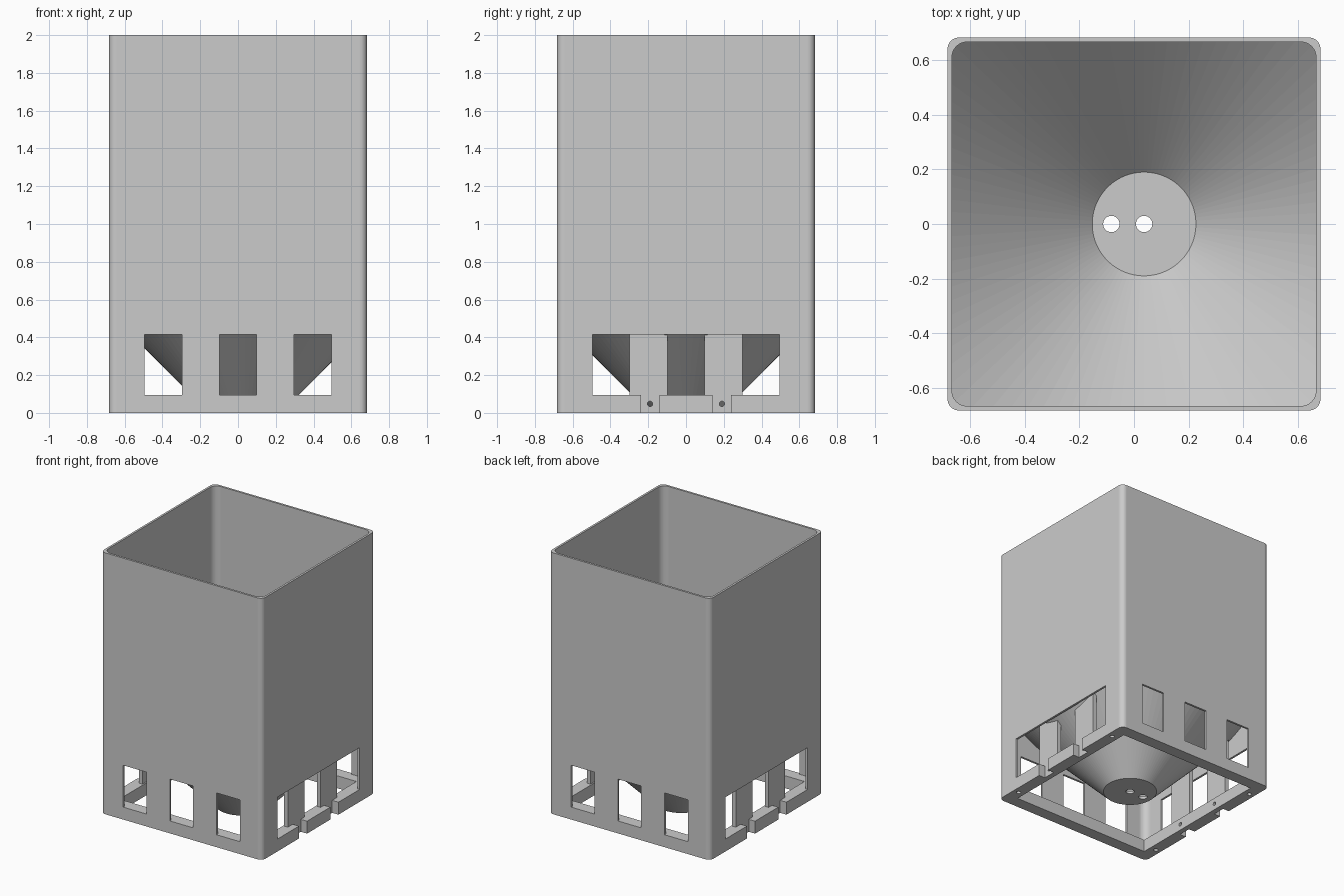
import bpy, bmesh, math
from mathutils import Matrix, Vector

cube = bpy.data.objects.get("Cube")
if cube:
    bpy.data.objects.remove(cube, do_unlink=True)

GREY = (0.6, 0.6, 0.6, 1)
grey = bpy.data.materials.new("light grey plastic")
grey.use_nodes = True
grey.diffuse_color = GREY
grey.node_tree.nodes["Principled BSDF"].inputs["Base Color"].default_value = GREY

HALF, WALL, SILL, HEAD = 0.683, 0.016, 0.095, 0.415
FUNNEL_X, FUNNEL_R = 0.037, 0.19


def add(name, bm):
    bmesh.ops.recalc_face_normals(bm, faces=bm.faces)
    mesh = bpy.data.meshes.new(name)
    bm.to_mesh(mesh)
    bm.free()
    mesh.materials.append(grey)
    obj = bpy.data.objects.new(name, mesh)
    bpy.context.collection.objects.link(obj)
    return obj


def box(name, x0, x1, y0, y1, z0, z1):
    bm = bmesh.new()
    size = Vector((x1 - x0, y1 - y0, z1 - z0))
    mid = Vector((x0 + x1, y0 + y1, z0 + z1)) / 2
    bmesh.ops.create_cube(bm, size=1, matrix=Matrix.Translation(mid) @ Matrix.Diagonal(size).to_4x4())
    return add(name, bm)


def rounded_prism(name, half, radius, z0, z1, steps=10):
    bm = bmesh.new()
    ring = []
    for quarter, (sx, sy) in enumerate([(1, 1), (-1, 1), (-1, -1), (1, -1)]):
        for i in range(steps + 1):
            a = (quarter + i / steps) * math.pi / 2
            ring.append(bm.verts.new((sx * (half - radius) + radius * math.cos(a),
                                      sy * (half - radius) + radius * math.sin(a), z0)))
    face = bm.faces.new(ring)
    top = bmesh.ops.extrude_face_region(bm, geom=[face])["geom"]
    bmesh.ops.translate(bm, vec=(0, 0, z1 - z0),
                        verts=[v for v in top if isinstance(v, bmesh.types.BMVert)])
    return add(name, bm)


def rod(name, centre, radius, length, axis="Z"):
    bm = bmesh.new()
    turn = Matrix.Rotation(math.pi / 2, 4, "Y") if axis == "X" else Matrix()
    bmesh.ops.create_cone(bm, cap_ends=True, segments=32, radius1=radius, radius2=radius,
                          depth=length, matrix=Matrix.Translation(centre) @ turn)
    return add(name, bm)


def lathe(name, profile, segments=100):
    bm = bmesh.new()
    verts = [bm.verts.new((r, 0, z)) for r, z in profile]
    edges = [bm.edges.new(pair) for pair in zip(verts, verts[1:])]
    bmesh.ops.spin(bm, geom=verts + edges, cent=(0, 0, 0), axis=(0, 0, 1),
                   angle=math.tau, steps=segments)
    bmesh.ops.remove_doubles(bm, verts=bm.verts, dist=0.0001)
    bmesh.ops.translate(bm, verts=bm.verts, vec=(FUNNEL_X, 0, 0))
    return add(name, bm)


def cut(obj, tool, operation="DIFFERENCE"):
    mod = obj.modifiers.new("cut", "BOOLEAN")
    mod.operation, mod.object, mod.solver = operation, tool, "EXACT"
    graph = bpy.context.evaluated_depsgraph_get()
    mesh = bpy.data.meshes.new_from_object(obj.evaluated_get(graph))
    obj.modifiers.clear()
    obj.data = mesh
    bpy.data.objects.remove(tool, do_unlink=True)


# Square shell, open above and with a thick frame at the foot
shell = rounded_prism("outer_shell", HALF, 0.04, 0, 2)
cut(shell, rounded_prism("cavity", HALF - WALL, 0.055, SILL, 2.2))
cut(shell, box("frame_opening", -0.59, 0.59, -0.59, 0.59, -0.1, 0.2))

# Three windows through front and back, one wide opening through each side
for x in (-0.395, 0, 0.395):
    cut(shell, box("window", x - 0.099, x + 0.099, -1, 1, SILL, HEAD))
cut(shell, box("side_opening", -1, 1, -0.495, 0.495, SILL, HEAD))

# Hinge notches with a pin hole, and screw holes under the frame
for side in (-1, 1):
    for y in (-0.19, 0.19):
        xs = sorted((side * 0.63, side * 0.8))
        cut(shell, box("notch", *xs, y - 0.049, y + 0.049, -0.1, 0.2))
        cut(shell, rod("pin_hole", (side * 0.61, y, 0.048), 0.014, 0.2, "X"))
    for y in (-0.52, 0.52):
        cut(shell, rod("screw_hole", (side * 0.64, y, 0), 0.016, 0.12))

# Conical funnel floor running out to the walls
REACH = 0.95
funnel = lathe("funnel", [(0, 0), (FUNNEL_R, 0), (FUNNEL_R + REACH, REACH),
                          (FUNNEL_R + REACH, REACH + 0.02), (FUNNEL_R, 0.02), (0, 0.02)])
cut(funnel, rounded_prism("trim", HALF - WALL / 2, 0.05, -0.2, 1.5), "INTERSECT")
for x in (-0.083, 0.037):
    cut(funnel, rod("drain", (x, 0, 0), 0.03, 0.2))

# Set-back posts in the side openings, trimmed by the funnel
for side, label in ((-1, "right"), (1, "left")):
    for y, place in ((-0.198, "front"), (0.198, "back")):
        xs = sorted((side * 0.6, side * 0.63))
        post = box(f"{label}_{place}_post", *xs, y - 0.1, y + 0.1, SILL, 0.6)
        cut(post, lathe("cone", [(0, 0.005), (FUNNEL_R + 0.005, 0.005),
                                 (FUNNEL_R + REACH, REACH), (0, REACH)]))
